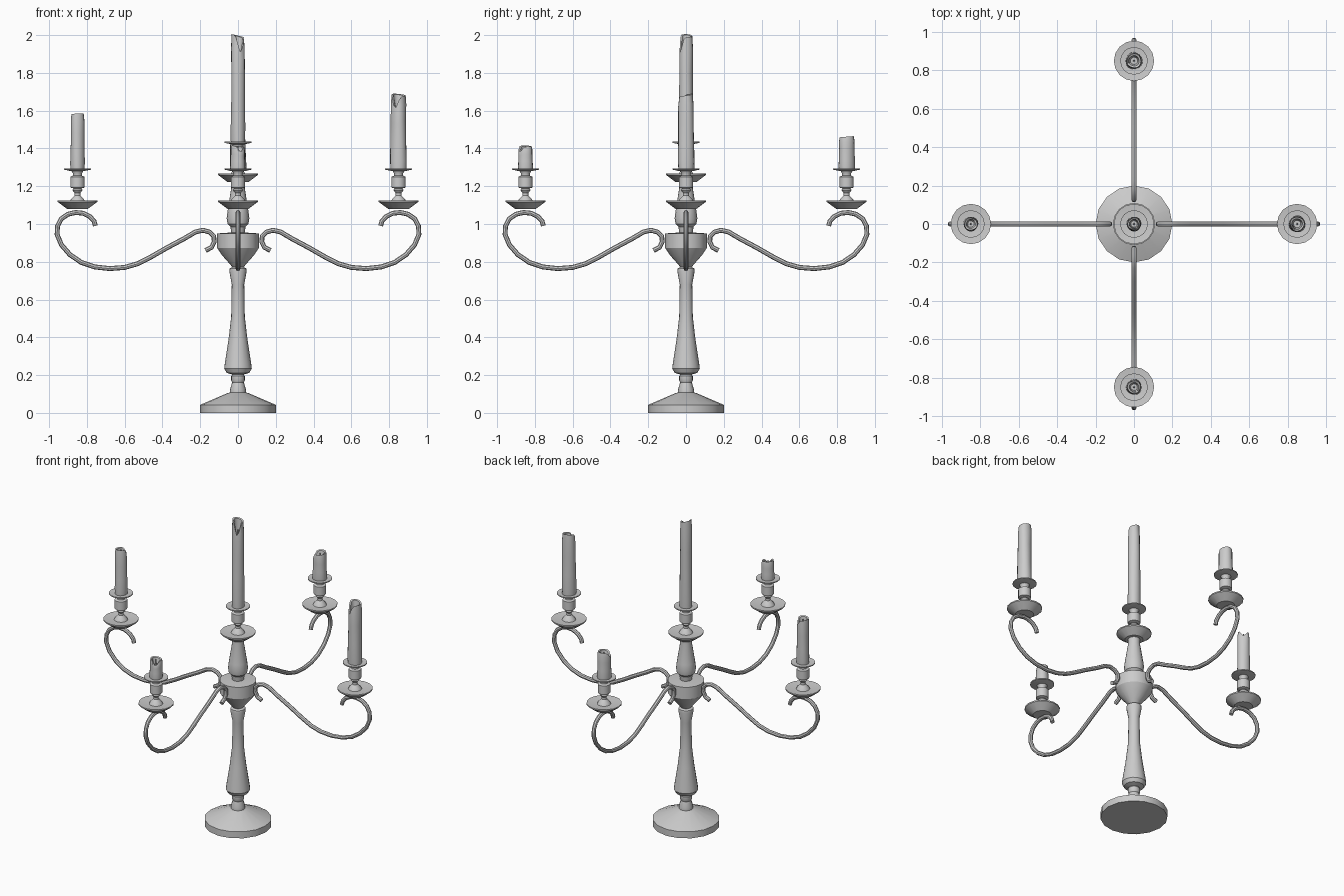
import bpy, bmesh, math
from math import sin, cos, pi, radians
from mathutils import Vector

if "Cube" in bpy.data.objects:
    bpy.data.objects.remove(bpy.data.objects["Cube"])

SIDES = 16


def finish(bm, name):
    bmesh.ops.recalc_face_normals(bm, faces=bm.faces)
    me = bpy.data.meshes.new(name)
    bm.to_mesh(me)
    bm.free()
    ob = bpy.data.objects.new(name, me)
    bpy.context.collection.objects.link(ob)
    bpy.ops.object.select_all(action='DESELECT')
    ob.select_set(True)
    bpy.context.view_layer.objects.active = ob
    bpy.ops.object.shade_smooth_by_angle(angle=radians(30))
    return ob


def skin(name, rings):
    """Bridge rings of points into one capped tube."""
    bm = bmesh.new()
    rings = [[bm.verts.new(p) for p in ring] for ring in rings]
    n = len(rings[0])
    for lo, hi in zip(rings, rings[1:]):
        for i in range(n):
            j = (i + 1) % n
            bm.faces.new((lo[i], lo[j], hi[j], hi[i]))
    bm.faces.new(rings[0])
    bm.faces.new(rings[-1])
    return finish(bm, name)


def lathe(name, profile, loc=(0, 0, 0), shape=None):
    """Revolve (radius, z) points; shape may move each point (index, angle, r, z)."""
    rings = []
    for k, (r, z) in enumerate(profile):
        ring = []
        for i in range(SIDES):
            a = 2 * pi * i / SIDES
            rr, zz = shape(k, a, r, z) if shape else (r, z)
            ring.append((rr * cos(a), rr * sin(a), zz))
        rings.append(ring)
    ob = skin(name, rings)
    ob.location = loc
    return ob


def candle(name, x, y, z0, top, r, notch, drop):
    """Melted candle: a burnt notch in the rim, a hollow top and a wick."""
    h = top - z0
    pit = max(top - drop - .01, z0 + .03)
    prof = [(r, z0), (r * 1.05, z0 + h * .12), (r, z0 + h * .35), (r * .97, z0 + h * .65),
            (r * .97, top - h * .12), (r * .88, top), (r * .65, top - .004), (r * .45, pit)]

    def shape(k, a, rr, z):
        d = (a - notch + pi) % (2 * pi) - pi
        dip = drop * (.85 * math.exp(-(d / .55) ** 2) + .08 * (1 - cos(d + 2)))
        rr *= 1 + .04 * sin(3 * a + notch + 9 * z)
        if k >= 3 and k < 7:
            z -= dip * (.3, .7, 1, 1)[k - 3]
        return rr, z
    lathe(name, prof, (x, y, 0), shape)
    lathe(name + "_wick", [(.005, pit - .01), (.003, min(top, pit + .04))], (x, y, 0))


def holder(name, x, y, z):
    """Dish, turned neck, cup and drip pan; z is the dish underside."""
    lathe(name + "_dish", [(.055, 0), (.105, .037), (.105, .045), (.045, .038)], (x, y, z))
    lathe(name + "_cup", [(.042, .036), (.034, .052), (.016, .07), (.016, .085), (.028, .1),
                          (.02, .108), (.038, .113), (.038, .17), (.024, .176), (.024, .188),
                          (.034, .205)], (x, y, z))
    lathe(name + "_drip_pan", [(.035, .2), (.072, .208), (.072, .214), (.035, .21)], (x, y, z))


# Scrolled arm: path in (radius, z), swept with a small octagonal section
ARM = [(.172, .86), (.14, .876), (.126, .905), (.128, .936), (.15, .957), (.185, .967),
       (.225, .958), (.29, .92), (.38, .872), (.46, .826), (.53, .79), (.60, .77), (.68, .764),
       (.76, .773), (.83, .797), (.89, .838), (.935, .89), (.958, .945), (.955, .99),
       (.935, 1.028), (.90, 1.052), (.86, 1.061), (.82, 1.057), (.785, 1.04), (.762, 1.015),
       (.755, .99)]


def arm(name, angle):
    pts = [Vector((r, 0, z)) for r, z in ARM]
    side = Vector((0, 1, 0))
    rings = []
    for i, p in enumerate(pts):
        t = (pts[min(i + 1, len(pts) - 1)] - pts[max(i - 1, 0)]).normalized()
        n = t.cross(side)
        rings.append([p + .013 * (n * cos(k * pi / 4) + side * sin(k * pi / 4))
                      for k in range(8)])
    ob = skin(name, rings)
    ob.rotation_euler.z = angle


# Foot, turned stem, central bowl and upper vase
lathe("foot", [(.2, 0), (.2, .043), (.055, .105), (.042, .108), (.042, .125), (.03, .165)])
lathe("stem", [(.03, .16), (.036, .172), (.036, .195), (.03, .203), (.06, .212), (.073, .235),
               (.07, .26), (.05, .39), (.036, .51), (.033, .68), (.046, .75), (.044, .765),
               (.025, .775)])
lathe("bowl", [(.025, .765), (.045, .79), (.085, .835), (.11, .872), (.11, .95), (.035, .955)])
lathe("upper_vase", [(.035, .95), (.04, .985), (.055, 1.0), (.06, 1.03), (.055, 1.07),
                     (.036, 1.19), (.036, 1.225)])

# Centre light
holder("centre", 0, 0, 1.222)
candle("centre_candle", 0, 0, 1.425, 2.005, .037, radians(-65), .1)

# Four arms: name, angle, candle top, candle radius, notch direction, notch depth
for name, deg, top, r, notch, drop in [
        ("right", 0, 1.69, .042, -120, .08), ("back", 90, 1.465, .042, 200, .04),
        ("left", 180, 1.585, .037, 50, .04), ("front", 270, 1.415, .038, -60, .035)]:
    a = radians(deg)
    x, y = .85 * cos(a), .85 * sin(a)
    arm(name + "_arm", a)
    holder(name, x, y, 1.08)
    candle(name + "_candle", x, y, 1.285, top, r, radians(notch), drop)
